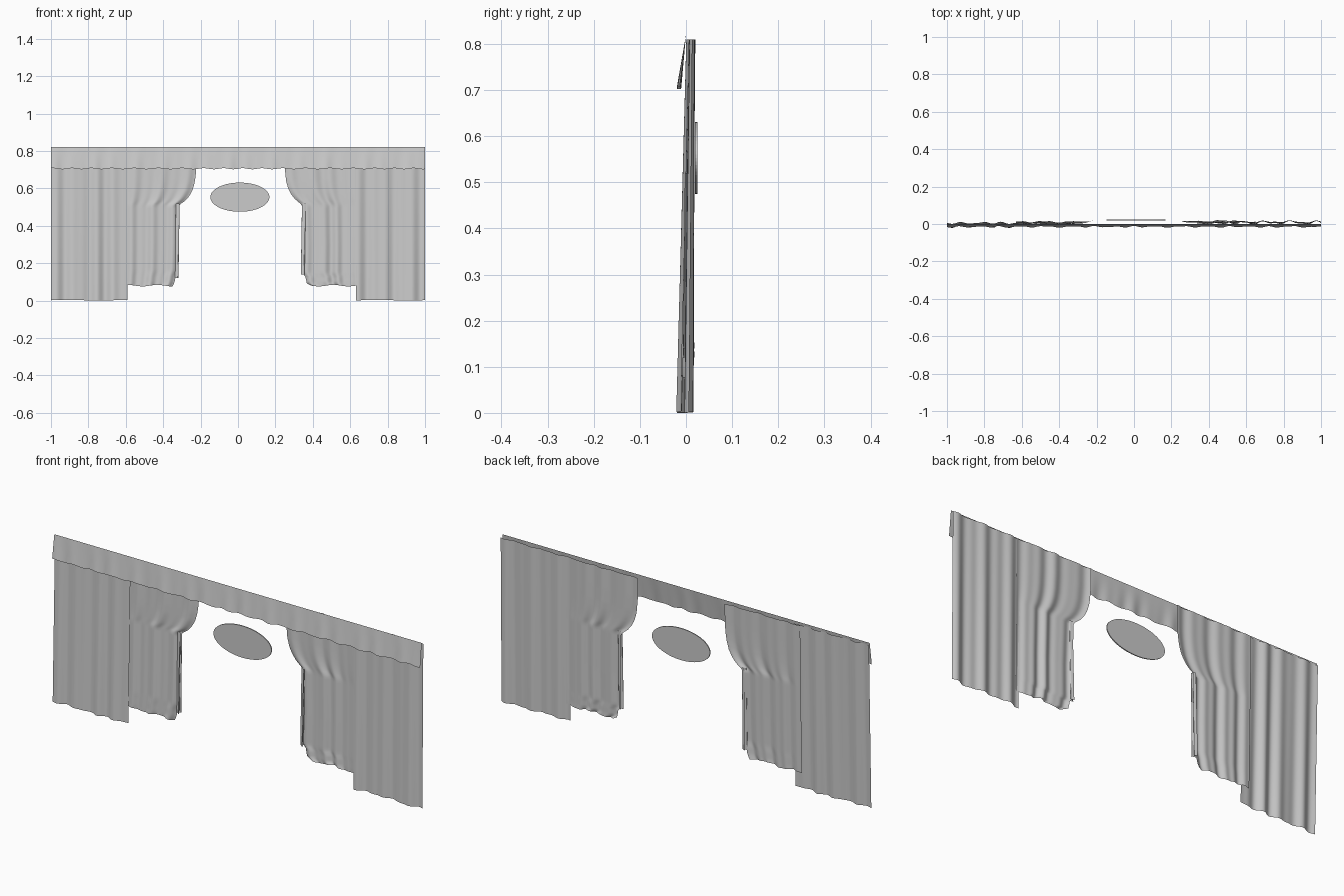
import bpy, bmesh, math

if "Cube" in bpy.data.objects:
    bpy.data.objects.remove(bpy.data.objects["Cube"])

cloth = bpy.data.materials.new("cloth_grey")
cloth.diffuse_color = (0.6, 0.6, 0.6, 1)
cloth.use_nodes = True
cloth.node_tree.nodes["Principled BSDF"].inputs["Base Color"].default_value = cloth.diffuse_color


def finish(name, bm):
    me = bpy.data.meshes.new(name)
    bm.to_mesh(me)
    bm.free()
    me.materials.append(cloth)
    ob = bpy.data.objects.new(name, me)
    bpy.context.collection.objects.link(ob)
    return ob


def sheet(name, nu, nv, f):
    """Smooth cloth sheet: u runs left to right, v bottom to top."""
    bm = bmesh.new()
    g = [[bm.verts.new(f(i / nu, j / nv)) for i in range(nu + 1)] for j in range(nv + 1)]
    for j in range(nv):
        for i in range(nu):
            face = bm.faces.new((g[j][i], g[j][i + 1], g[j + 1][i + 1], g[j + 1][i]))
            face.smooth = True
    return finish(name, bm)


def folds(x, seed):
    """Irregular drapery wave in -1..1."""
    return (0.55 * math.sin(52 * x + seed + 1.2 * math.sin(9 * x + seed))
            + 0.3 * math.sin(87 * x + 2.1 * seed) + 0.15 * math.sin(23 * x + seed))


def interp(points, z):
    for (z0, x0), (z1, x1) in zip(points, points[1:]):
        if z <= z1:
            t = max(0, (z - z0) / (z1 - z0))
            return x0 + (x1 - x0) * t
    return points[-1][1]


# Outer full-length curtains
def outer(name, x0, x1, y_low, y_top, seed):
    def f(u, v):
        x = x0 + (x1 - x0) * u
        z = 0.81 * v + 0.004 * (1 - v) * (1 + math.sin(19 * x)) / 2
        y = y_low + (y_top - y_low) * v + (0.012 - 0.005 * v) * folds(x, seed)
        return (x, y, z)
    sheet(name, 90, 12, f)


outer("outer_curtain_left", -1.0, -0.59, -0.012, 0.006, 0.4)
outer("outer_curtain_right", 0.63, 1.0, 0.006, 0.013, 2.3)

# Tied-back inner curtains: free edge by height
LEFT_EDGE = [(0.08, -0.35), (0.095, -0.34), (0.13, -0.333), (0.16, -0.322), (0.3, -0.318),
             (0.505, -0.317), (0.518, -0.305), (0.535, -0.28), (0.56, -0.26), (0.59, -0.243),
             (0.63, -0.232), (0.67, -0.226), (0.71, -0.223), (0.81, -0.222)]
RIGHT_EDGE = [(0.08, 0.39), (0.092, 0.368), (0.13, 0.36), (0.145, 0.345), (0.3, 0.348),
              (0.51, 0.342), (0.52, 0.332), (0.54, 0.307), (0.57, 0.283), (0.6, 0.268),
              (0.64, 0.257), (0.71, 0.25), (0.81, 0.249)]


def inner(name, fixed, edge, y_low, y_top, seed):
    def f(u, v):
        z = 0.08 + 0.73 * v
        s = u if fixed < 0 else 1 - u          # 0 at the outer side, 1 at the free edge
        e = interp(edge, z)
        x = fixed + (e - fixed) * s
        ref = fixed + (edge[-1][1] - fixed) * s  # folds follow the cloth
        y = y_low + (y_top - y_low) * v + (0.009 - 0.003 * v) * folds(ref, seed)
        if v == 0:
            z += 0.004 * math.sin(40 * x)
        return (x, y, z)
    sheet(name, 90, 60, f)


inner("inner_curtain_left", -0.63, LEFT_EDGE, -0.002, 0.012, 1.1)
inner("inner_curtain_right", 0.65, RIGHT_EDGE, 0.006, 0.015, 3.0)


# Gathered folds hanging below the ties
def gather(name, xc, z0, lean):
    def f(u, v):
        z = z0 + (0.52 - z0) * v
        x = xc + lean * (1 - v) + 0.010 * math.sin(2 * math.pi * u * 1.5 + 0.5)
        y = 0.006 + 0.012 * (u - 0.5) * 2 * (0.7 + 0.3 * (1 - v))
        return (x, y, z)
    sheet(name, 24, 10, f)


gather("gathered_fold_left", -0.322, 0.12, -0.006)
gather("gathered_fold_right", 0.352, 0.14, -0.006)


# Valance across the top, flaring forward with a slightly scalloped hem
def valance(u, v):
    x = -1 + 2 * u
    z = 0.705 + 0.115 * v + 0.003 * (1 - v) * math.sin(55 * x + math.sin(7 * x))
    y = (1 - v) * (-0.015 + 0.005 * folds(x, 0.8))
    return (x, y, z)


sheet("valance", 240, 6, valance)

# Thin oval plaque behind the opening
bm = bmesh.new()
bmesh.ops.create_cone(bm, cap_ends=True, segments=64, radius1=1, radius2=1, depth=1)
for v in bm.verts:
    a, b, c = v.co
    v.co = (0.01 + 0.158 * a, 0.0225 + 0.005 * c, 0.553 + 0.078 * b)
bmesh.ops.recalc_face_normals(bm, faces=bm.faces)
finish("oval_plaque", bm)
